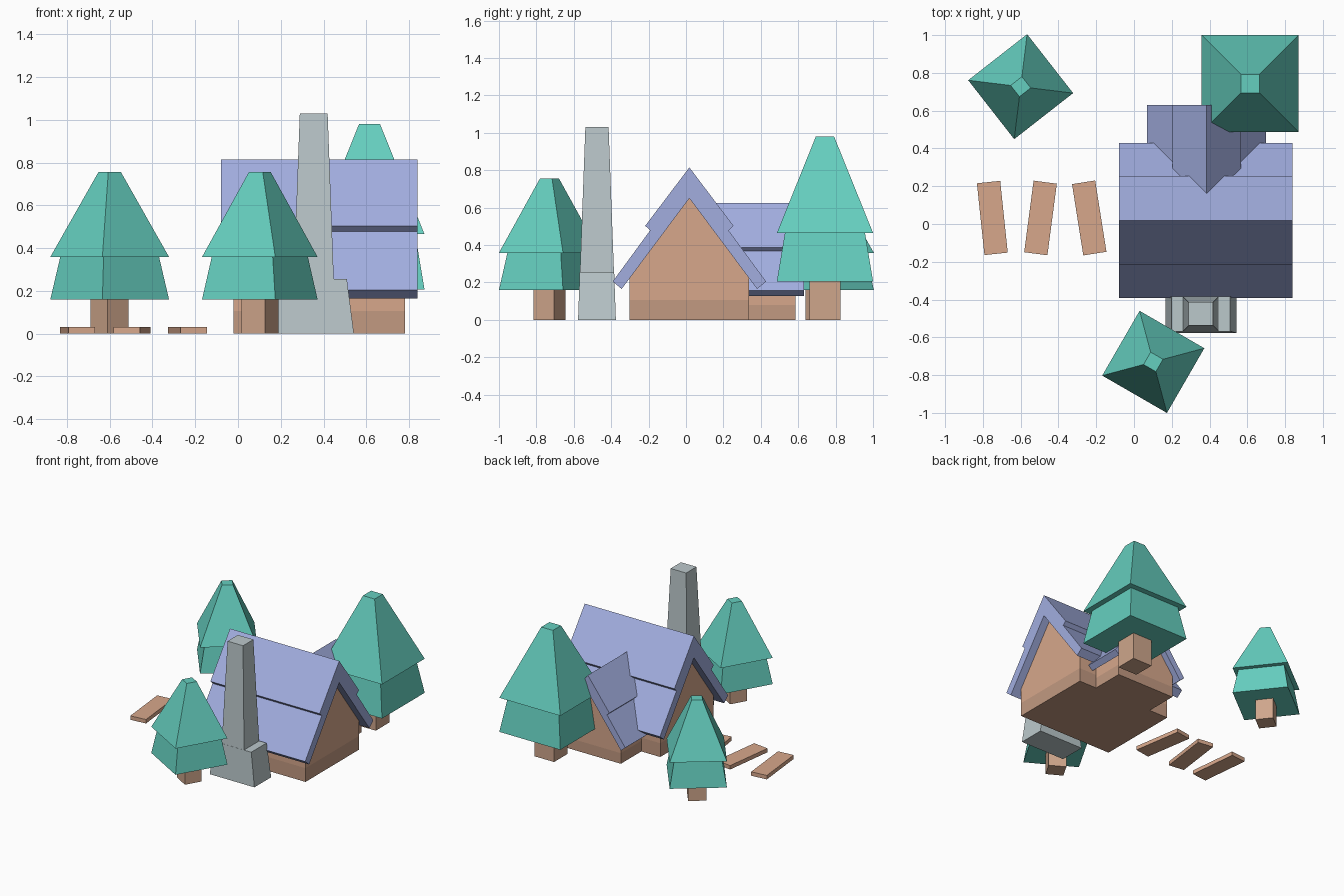
import bpy, bmesh
from math import radians
from mathutils import Matrix

if "Cube" in bpy.data.objects:
    bpy.data.objects.remove(bpy.data.objects["Cube"])


def material(name, rgb):
    m = bpy.data.materials.new(name)
    m.diffuse_color = (*rgb, 1)
    m.use_nodes = True
    m.node_tree.nodes["Principled BSDF"].inputs["Base Color"].default_value = m.diffuse_color
    return m


LEAF = material("leaf", (0.13, 0.62, 0.52))
BARK = material("bark", (0.62, 0.38, 0.26))
WOOD = material("wood", (0.68, 0.39, 0.26))
FOOT = material("foundation", (0.54, 0.32, 0.22))
ROOF = material("roof_tile", (0.36, 0.42, 0.74))
STONE = material("stone", (0.5, 0.58, 0.6))


def make(name, bm, mat, matrix):
    bmesh.ops.recalc_face_normals(bm, faces=bm.faces)
    mesh = bpy.data.meshes.new(name)
    bm.to_mesh(mesh)
    bm.free()
    mesh.materials.append(mat)
    ob = bpy.data.objects.new(name, mesh)
    ob.matrix_world = matrix
    bpy.context.collection.objects.link(ob)
    return ob


def loft(name, mat, matrix, a, b):
    """Closed solid between two matching rings of points."""
    bm = bmesh.new()
    va, vb = [bm.verts.new(p) for p in a], [bm.verts.new(p) for p in b]
    n = len(va)
    bm.faces.new(va)
    bm.faces.new(vb)
    for i in range(n):
        j = (i + 1) % n
        bm.faces.new((va[i], va[j], vb[j], vb[i]))
    return make(name, bm, mat, matrix)


def frustum(name, mat, matrix, low, high, z0, z1):
    """Four-sided tapered block; low and high are half sizes (x, y)."""
    ring = lambda h, z: [(sx * h[0], sy * h[1], z)
                         for sx, sy in ((-1, -1), (1, -1), (1, 1), (-1, 1))]
    return loft(name, mat, matrix, ring(low, z0), ring(high, z1))


def prism(name, mat, matrix, half, x0, x1):
    """Extrude along x a profile mirrored from its right half (y, z)."""
    left = [(-y, z) for y, z in reversed(half) if y > 0]
    prof = half + left
    return loft(name, mat, matrix, [(x0, y, z) for y, z in prof],
                [(x1, y, z) for y, z in prof])


def place(x, y, angle=0, scale=1):
    return (Matrix.Translation((x, y, 0)) @ Matrix.Rotation(radians(angle), 4, 'Z')
            @ Matrix.Scale(scale, 4))


# House wings: foundation, gabled walls, two-layer roof
def wing(prefix, matrix, x0, x1):
    prism(prefix + "_foundation", FOOT, matrix,
          [(0.32, 0), (0.32, 0.105)], x0, x1)
    prism(prefix + "_walls", WOOD, matrix,
          [(0.32, 0.105), (0.32, 0.222), (0, 0.65)], x0, x1)
    # ridge down the stepped outside, then back up the underside
    outer = [(0.236, 0.503), (0.21, 0.478), (0.41, 0.205), (0.362, 0.165)]
    ring = ([(0, 0.815)] + outer + [(0, 0.65)]
            + [(-y, z) for y, z in reversed(outer)])
    loft(prefix + "_roof", ROOF, matrix, [(x0 - 0.06, y, z) for y, z in ring],
         [(x1 + 0.06, y, z) for y, z in ring])


wing("main", place(0.38, 0.018), -0.4, 0.4)
wing("rear_wing", place(0.385, 0.277, 90, 0.768), -0.4, 0.4)

# Chimney with shoulders
spot = place(0.354, -0.476)
frustum("chimney_base", STONE, spot, (0.188, 0.101), (0.155, 0.092), 0, 0.255)
frustum("chimney_stack", STONE, spot, (0.094, 0.091), (0.065, 0.062), 0.25, 1.03)


# Trees
def tree(prefix, matrix):
    frustum(prefix + "_trunk", BARK, matrix, (0.082, 0.082), (0.082, 0.082), 0, 0.21)
    frustum(prefix + "_lower_leaves", LEAF, matrix, (0.257, 0.257), (0.213, 0.213), 0.206, 0.47)
    frustum(prefix + "_upper_leaves", LEAF, matrix, (0.257, 0.257), (0.049, 0.049), 0.465, 0.98)


tree("big_tree", place(0.615, 0.743))
tree("front_tree", place(0.102, -0.73, -30, 0.77))
tree("rear_tree", place(-0.6, 0.727, 38, 0.77))

# Stepping planks
for i, (x, angle) in enumerate(((-0.75, 6), (-0.495, -7.5), (-0.237, 9))):
    frustum(f"plank_{i + 1}", WOOD, place(x, 0.032, angle),
            (0.062, 0.191), (0.062, 0.191), 0, 0.03)
